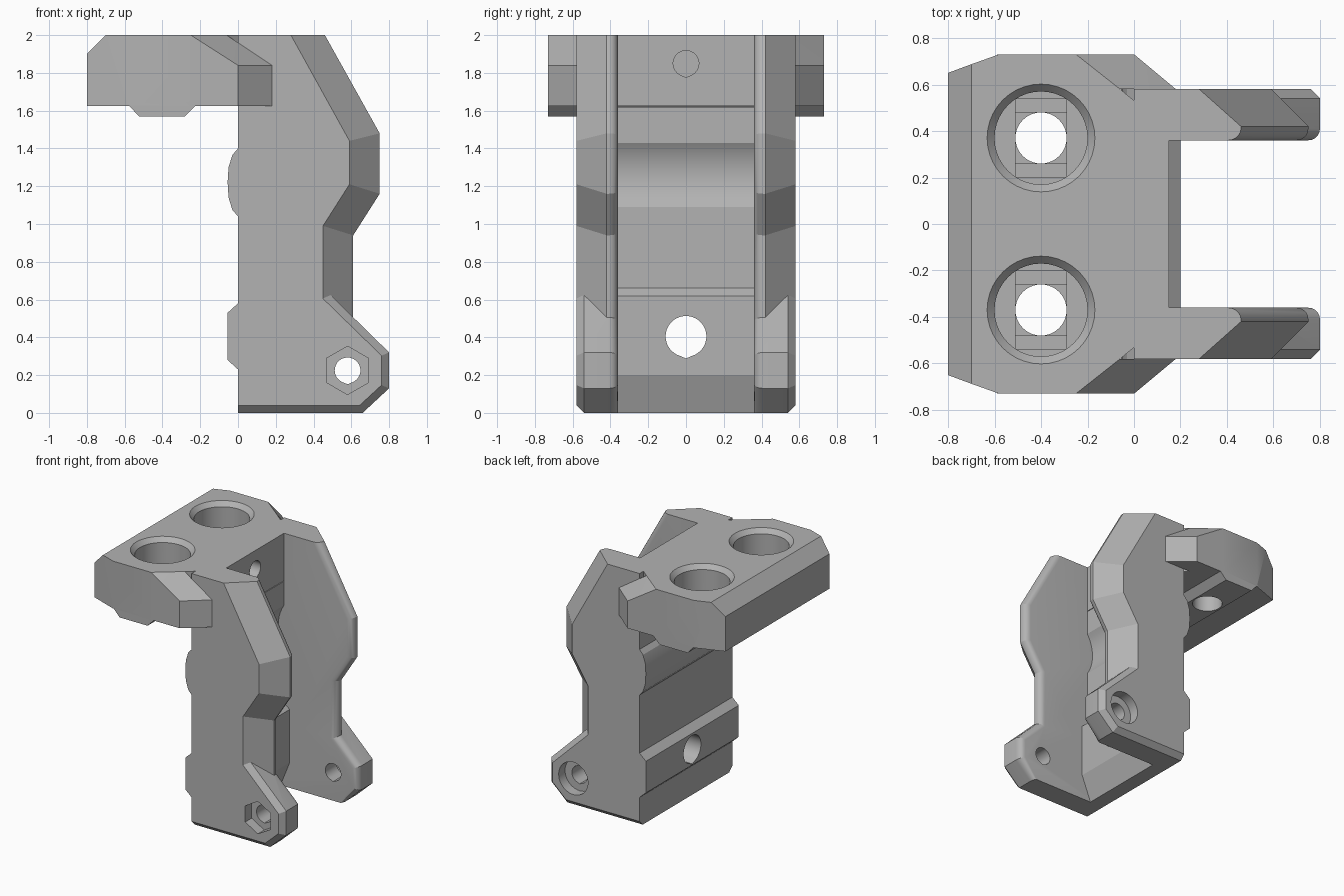
import bpy, bmesh, math
from mathutils import Vector

cube = bpy.data.objects.get("Cube")
if cube:
    bpy.data.objects.remove(cube, do_unlink=True)

grey = bpy.data.materials.new("plain grey")
grey.use_nodes = True
COLOUR = (0.45, 0.45, 0.45, 1)
grey.diffuse_color = COLOUR
grey.node_tree.nodes["Principled BSDF"].inputs["Base Color"].default_value = COLOUR


def finish(name, bm):
    bmesh.ops.recalc_face_normals(bm, faces=bm.faces)
    mesh = bpy.data.meshes.new(name)
    bm.to_mesh(mesh)
    bm.free()
    mesh.materials.append(grey)
    obj = bpy.data.objects.new(name, mesh)
    bpy.context.collection.objects.link(obj)
    return obj


def loft(name, rings):
    """Skin a list of matching 3D rings and cap both ends."""
    bm = bmesh.new()
    loops = [[bm.verts.new(p) for p in ring] for ring in rings]
    n = len(loops[0])
    for a, b in zip(loops, loops[1:]):
        for i in range(n):
            j = (i + 1) % n
            bm.faces.new((a[i], a[j], b[j], b[i]))
    bm.faces.new(loops[0])
    bm.faces.new(loops[-1])
    return finish(name, bm)


def place(pts, axis, t):
    return [{"x": (t, u, v), "y": (u, t, v), "z": (u, v, t)}[axis] for u, v in pts]


def extrude(name, pts, axis, a, b):
    return loft(name, [place(pts, axis, a), place(pts, axis, b)])


def hull(name, pts):
    bm = bmesh.new()
    for p in pts:
        bm.verts.new(p)
    bmesh.ops.convex_hull(bm, input=bm.verts[:])
    return finish(name, bm)


def circle(u, v, r, n=40):
    return [(u + r * math.sin(math.tau * i / n), v + r * math.cos(math.tau * i / n))
            for i in range(n)]


def teardrop(u, v, r):
    """Round hole with a slight point at the bottom."""
    pts = [p for p in circle(u, v, r) if p[1] > v - 0.93 * r]
    half = len(pts) // 2 + 1
    return pts[:half] + [(u, v - 1.08 * r)] + pts[half:]


def rect(u, v, hu, hv):
    return [(u - hu, v - hv), (u + hu, v - hv), (u + hu, v + hv), (u - hu, v + hv)]


def combine(target, other, operation):
    mod = target.modifiers.new("combine", "BOOLEAN")
    mod.operation, mod.object, mod.solver = operation, other, "EXACT"
    bpy.context.view_layer.objects.active = target
    bpy.ops.object.modifier_apply(modifier=mod.name)
    bpy.data.objects.remove(other, do_unlink=True)


def cut(target, *args):
    combine(target, extrude("cutter", *args), "DIFFERENCE")


# Rear outline shared by the cheeks and the spine, from top to bottom
BULGE = [(0, 1.4), (-.03, 1.365), (-.05, 1.3), (-.055, 1.22), (-.05, 1.14), (-.03, 1.075), (0, 1.04)]
RIDGE = [(0, .58), (-.055, .53), (-.055, .28), (0, .23)]

# Side cheeks: wide chamfer outside, small round inside
wide = [(.46, 2), (.75, 1.48), (.75, 1.16), (.61, .94), (.61, .2)]
narrow = [(.28, 2), (.59, 1.44), (.59, 1.21), (.45, .99), (.45, .2)]
lug_wide = [(.3, .81), (.8, .32), (.8, .13), (.66, 0), (0, 0)]
lug_narrow = [(.26, .79), (.76, .303), (.76, .147), (.644, .04), (0, .04)]
INNER, OUTER, ROUND = .36, .58, .05


def cheek_solid(name, big, small, chamfer, back, side):
    def ring(y, inset):
        k = inset / chamfer
        front = []
        for p, q in zip(big, small):
            v = Vector(p).lerp(Vector(q), k)
            if p[1] == 0 and y < INNER + ROUND:
                v.y = 0
            front.append(tuple(v))
        return place(front + back, "y", side * y)
    rings = []
    for i in range(6):
        a = math.pi / 2 * i / 5
        rings.append(ring(INNER + ROUND * (1 - math.cos(a)), ROUND * (1 - math.sin(a))))
    rings += [ring(OUTER - chamfer, 0), ring(OUTER, chamfer)]
    return loft(name, rings)


parts = []
upper_back = ([(0, .2), (0, .23)] + RIDGE[::-1][1:] + BULGE[::-1] + [(0, 2)])
for name, side in (("right_cheek", -1), ("left_cheek", 1)):
    cheek = cheek_solid(name, wide, narrow, .16, upper_back, side)
    lug = cheek_solid("lug", lug_wide, lug_narrow, .04, [(0, .81)], side)
    combine(cheek, lug, "UNION")
    # Pin hole with a hexagonal recess on one side and a round one on the other
    pocket = circle(.58, .225, .128, 6 if side < 0 else 40)
    cut(cheek, pocket, "y", side * .5, side * .7)
    cut(cheek, teardrop(.58, .225, .068), "y", side * .3, side * .7)
    parts.append(cheek)

# Spine between the cheeks, with a hollow behind the bulge
hollow = []
R, HALF = .314, .17
for i in range(11):
    a = math.asin(HALF / R) * (1 - i / 5)
    hollow.append((.15 + math.sqrt(R * R - HALF * HALF) - R * math.cos(a), 1.26 - R * math.sin(a)))
inside = [(.12, 0), (.2, .2), (.2, .62), (.15, .66)] + hollow + [(.15, 1.62)]
spine = extrude("spine", inside + [(0, 1.62)] + BULGE + RIDGE + [(0, 0)], "y", -INNER, INNER)
cut(spine, teardrop(0, .405, .108), "x", -.3, .4)
parts.append(spine)

# Top plate with chamfered rear edge and tapered corners
LOW, TOP = 1.625, 2
points = []
for s in (-1, 1):
    points += [(-.8, s * .65, LOW), (-.8, s * .65, 1.9), (-.7, s * .687, TOP)]
    for x, y in ((-.58, .73), (-.25, .73), (-.06, .58), (.15, .41)):
        points += [(x, s * y, LOW), (x, s * y, TOP)]
plate = hull("top_plate", points)
# Rib under the plate
rib = extrude("rib", [(-.59, 1.64), (-.575, LOW), (-.525, 1.57), (-.28, 1.57), (-.225, LOW), (-.21, 1.64)],
              "y", -.73, .73)
combine(plate, rib, "UNION")
# Sloped wings beside the cheeks
for s in (-1, 1):
    wing = [(x, s * y, z) for x, y in ((0, .73), (.18, .58)) for z in (LOW, 1.84)]
    wing += [(x, s * y, z) for x, y in ((-.25, .73), (-.06, .58), (-.35, .58)) for z in (LOW, TOP)]
    combine(plate, hull("wing", wing), "UNION")
# Countersunk bolt holes with a stepped floor
for y in (-.37, .37):
    loft_rings = [place(circle(-.4, y, r), "z", z) for r, z in ((.2, 1.79), (.2, 1.965), (.25, 2.02))]
    combine(plate, loft("sink", loft_rings), "DIFFERENCE")
    cut(plate, rect(-.4, y, .11, .167), "z", 1.77, 1.8)
    cut(plate, rect(-.4, y, .11, .11), "z", 1.75, 1.8)
    cut(plate, circle(-.4, y, .11), "z", 1.4, 1.9)
# Blind hole facing the channel
cut(plate, teardrop(0, 1.85, .068), "x", -.25, .3)
parts.append(plate)

bpy.ops.object.select_all(action="DESELECT")
for part in parts:
    part.select_set(True)
bpy.context.view_layer.objects.active = plate
bpy.ops.object.shade_smooth_by_angle(angle=math.radians(20))
